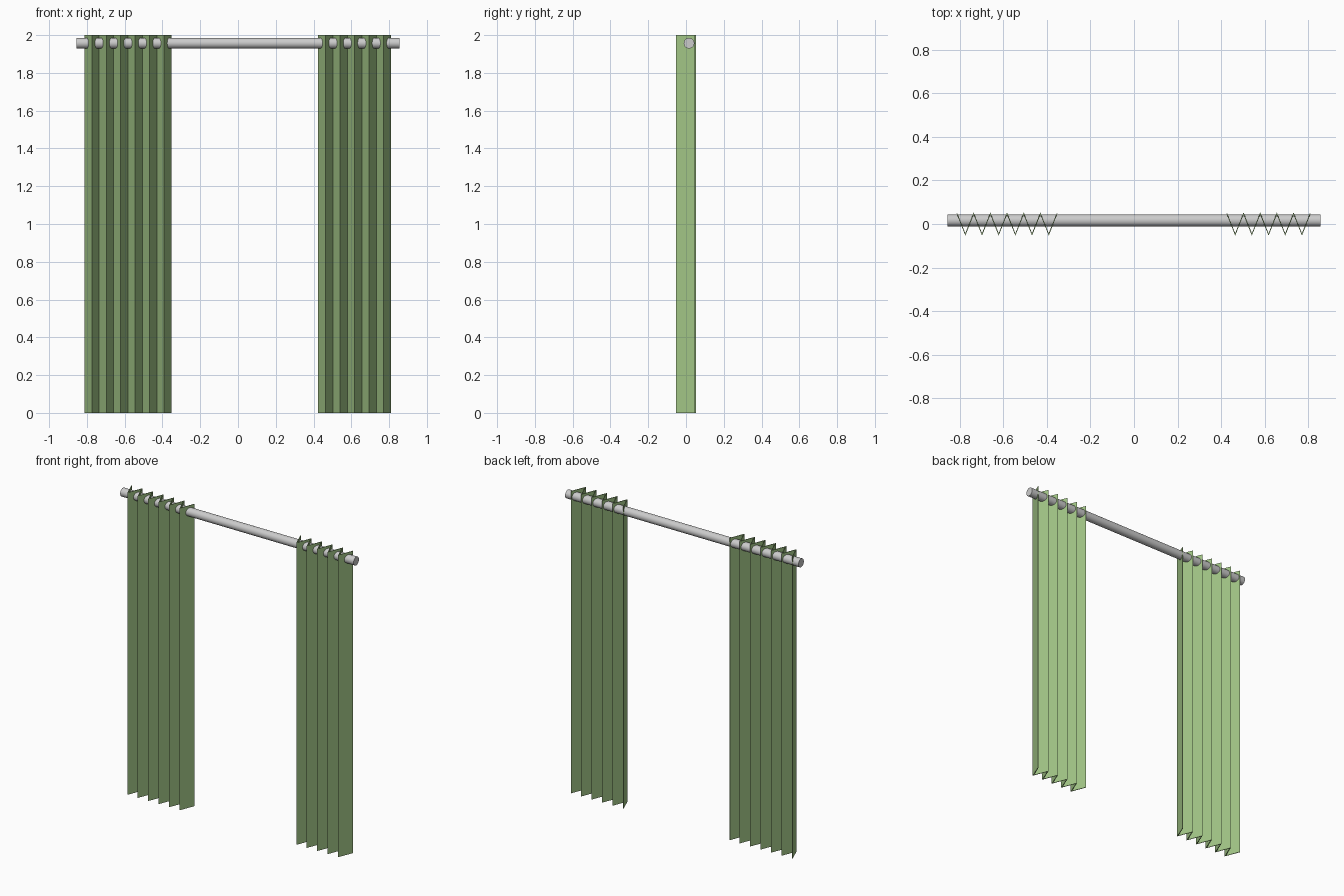
import bpy, math

if "Cube" in bpy.data.objects:
    bpy.data.objects.remove(bpy.data.objects["Cube"])

green = bpy.data.materials.new("green_cloth")
green.diffuse_color = (0.36, 0.56, 0.24, 1)
green.use_nodes = True
green.node_tree.nodes["Principled BSDF"].inputs["Base Color"].default_value = green.diffuse_color

PITCH = 0.0765   # width of one full pleat
DEPTH = 0.048    # pleat depth either side of centre
HEIGHT = 2.0


def curtain(name, x0, pleats):
    """Zigzag pleated sheet starting and ending on a rear fold."""
    verts, faces = [], []
    for i in range(2 * pleats + 1):
        x, y = x0 + i * PITCH / 2, DEPTH if i % 2 == 0 else -DEPTH
        verts += [(x, y, 0), (x, y, HEIGHT)]
    for i in range(2 * pleats):
        a = 2 * i
        faces.append((a, a + 2, a + 3, a + 1))
    mesh = bpy.data.meshes.new(name)
    mesh.from_pydata(verts, [], faces)
    mesh.materials.append(green)
    ob = bpy.data.objects.new(name, mesh)
    bpy.context.collection.objects.link(ob)
    # thin cloth thickness
    mod = ob.modifiers.new("cloth_thickness", 'SOLIDIFY')
    mod.thickness = 0.004
    mod.offset = 0
    mod.use_even_offset = True
    return ob


# pleated curtains, the left one is a pleat wider
curtain("left_curtain", -0.812, 6)
curtain("right_curtain", 0.426, 5)

# rod threaded through the pleats
bpy.ops.mesh.primitive_cylinder_add(vertices=32, radius=0.028, depth=1.71,
                                    location=(0, 0.016, 1.957),
                                    rotation=(0, math.pi / 2, 0))
rod = bpy.context.object
rod.name = "curtain_rod"
bpy.ops.object.shade_smooth_by_angle()
